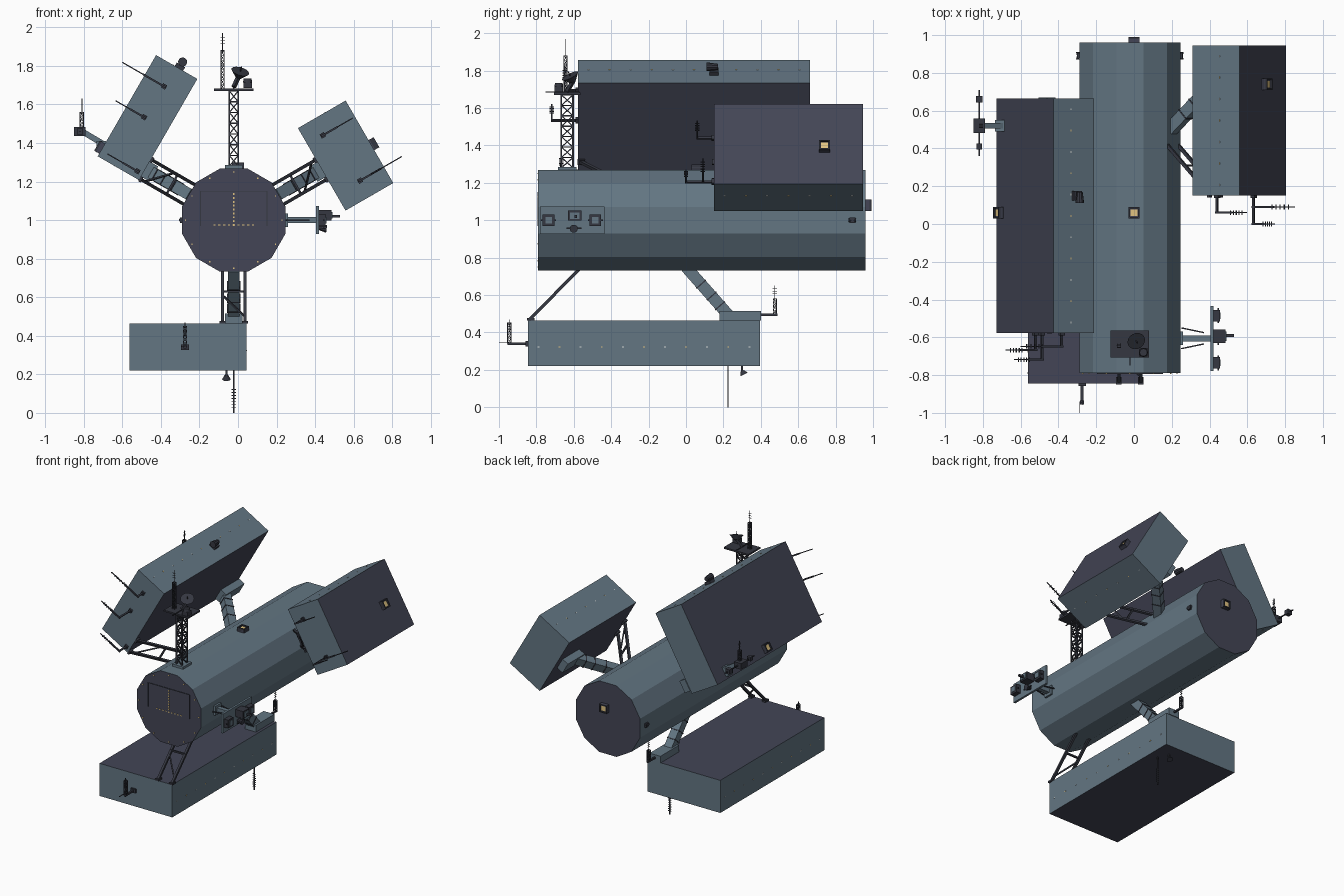
import bpy, bmesh, math
from mathutils import Matrix, Vector

cube = bpy.data.objects.get("Cube")
if cube:
    bpy.data.objects.remove(cube, do_unlink=True)


def material(name, r, g, b):
    m = bpy.data.materials.new(name)
    m.use_nodes = True
    m.diffuse_color = (r, g, b, 1)
    node = next(n for n in m.node_tree.nodes if n.type == 'BSDF_PRINCIPLED')
    node.inputs["Base Color"].default_value = (r, g, b, 1)
    return m


BLUE = material("blue grey hull", .125, .18, .225)
SLATE = material("dark slate panel", .056, .06, .092)
METAL = material("dark metal", .035, .038, .052)
GOLD = material("warm window", .75, .55, .22)
WHITE = material("pale light", .7, .72, .7)


class Part:
    """Collects simple solids into one flat shaded object."""

    def __init__(self, name, mats, frame=Matrix()):
        self.name, self.mats, self.frame = name, mats, frame
        self.bm = bmesh.new()

    def paint(self, verts, slot):
        for f in {f for v in verts for f in v.link_faces}:
            f.material_index = slot

    def box(self, c, s, slot=0, rot=Matrix()):
        m = Matrix.Translation(c) @ rot @ Matrix.Diagonal((*s, 1))
        self.paint(bmesh.ops.create_cube(self.bm, size=1, matrix=m)["verts"], slot)
        return self

    def bar(self, a, b, w, slot=0, h=None):
        a, b = Vector(a), Vector(b)
        rot = (b - a).to_track_quat('Z', 'X').to_matrix().to_4x4()
        return self.box((a + b) / 2, (w, h or w, (b - a).length), slot, rot)

    def cone(self, a, b, r1, r2, n=12, slot=0):
        a, b = Vector(a), Vector(b)
        rot = (b - a).to_track_quat('Z', 'X').to_matrix().to_4x4()
        m = Matrix.Translation((a + b) / 2) @ rot
        v = bmesh.ops.create_cone(self.bm, cap_ends=True, segments=n, radius1=r1,
                                  radius2=r2, depth=(b - a).length, matrix=m)["verts"]
        self.paint(v, slot)
        return self

    def lattice(self, x, y, z0, z1, wx, wy, bays, t):
        ring = [(x + sx * wx / 2, y + sy * wy / 2)
                for sx, sy in ((-1, -1), (1, -1), (1, 1), (-1, 1))]
        step = (z1 - z0) / bays
        for i, p in enumerate(ring):
            q = ring[(i + 1) % 4]
            self.bar((*p, z0), (*p, z1), t * 1.4)
            for k in range(bays):
                z = z0 + k * step
                a, b = (p, q) if k % 2 else (q, p)
                self.bar((*a, z), (*b, z + step), t)
                self.bar((*p, z + step), (*q, z + step), t)
        return self

    def whisker(self, a, b, t=.005, ticks=4, side=(0, 1, 0)):
        # Thin rod with short cross elements along its outer half
        a, b, d = Vector(a), Vector(b), Vector(side)
        self.bar(a, b, t)
        for i in range(ticks):
            p = a.lerp(b, .45 + .5 * i / ticks)
            self.bar(p - d * .012, p + d * .012, t * .7)
        return self

    def done(self):
        me = bpy.data.meshes.new(self.name)
        self.bm.transform(self.frame)
        bmesh.ops.recalc_face_normals(self.bm, faces=self.bm.faces)
        self.bm.to_mesh(me)
        self.bm.free()
        for m in self.mats:
            me.materials.append(m)
        ob = bpy.data.objects.new(self.name, me)
        bpy.context.collection.objects.link(ob)
        return ob


AXIS = Matrix.Translation((-.022, 0, 1))

# Twelve sided main hull with dark end caps
hull = Part("main_hull", [BLUE, SLATE], AXIS @ Matrix.Rotation(math.radians(15), 4, 'Y'))
hull.cone((0, -.79, 0), (0, .96, 0), .277, .277)
for f in hull.bm.faces:
    if len(f.verts) > 4:
        f.material_index = 1
hull.done()

# Front cap markings and rim lights
cap = Part("front_cap_markings", [METAL, GOLD], AXIS)
for x in (-.173, .173):
    cap.box((x, -.791, .06), (.004, .006, .18))
cap.box((0, -.791, .15), (.346, .006, .004))
for i in range(9):
    cap.box((0, -.791, -.025 + i * .02), (.006, .006, .01), 1)
    cap.box((-.1 + i * .025, -.791, -.025), (.012, .006, .006), 1)
for i in range(12):
    a = i * math.pi / 6
    cap.box((.25 * math.cos(a), -.791, .25 * math.sin(a)), (.007, .006, .007), 1)
cap.done()


def window(name, c, frame):
    # Framed window whose glass faces local -z
    x, y, z = c
    p = Part(name, [METAL, GOLD, SLATE], frame)
    p.box((x, y, z - .01), (.06, .06, .02), 2)
    for s in (-1, 1):
        p.box((x + s * .026, y, z - .018), (.008, .06, .025))
        p.box((x, y + s * .026, z - .018), (.06, .008, .025))
    p.box((x, y, z - .021), (.036, .036, .004), 1)
    p.done()


window("top_window", (-.022, .06, -.268), AXIS @ Matrix.Rotation(math.pi, 4, 'Y'))
window("back_window", (.022, .08, -.96), AXIS @ Matrix.Rotation(math.pi / 2, 4, 'X'))

# Small thrusters on both sides of the hull
thrusters = Part("hull_thrusters", [METAL, BLUE], AXIS)
for s in (-1, 1):
    thrusters.box((s * .272, .89, 0), (.016, .03, .03))
    for dy in (-.02, .02):
        thrusters.cone((s * .276, .89, 0), (s * .276, .89 + dy, 0), .004, .009, 8)
thrusters.done()


def module(name, angle, u0, u1, r0, r1, y0, y1, arm_y, strut_y, pad):
    # Outlying box with its slanted arm and struts; local -z points outward
    frame = AXIS @ Matrix.Rotation(-math.radians(angle), 4, 'Y')
    p = Part(name + "_module", [BLUE, SLATE], frame)
    p.box(((u0 + u1) / 2, (y0 + y1) / 2, -(r0 + r1) / 2), (u1 - u0, y1 - y0, r1 - r0))
    p.bm.normal_update()
    for f in p.bm.faces:
        f.material_index = int(abs(f.normal.z) > .5)
    p.done()

    a, b = Vector((0, arm_y, -.25)), Vector((0, arm_y + .225, -r0 + .03))
    arm = Part(name + "_arm", [BLUE, METAL], frame)
    arm.bar(a, b, .062, 0, .062)
    for t in (.35, .6, .8):
        arm.bar(a.lerp(b, t), a.lerp(b, t + .02), .068, 1)
    arm.box((0, arm_y + .18 + pad / 2, -r0 + .025), (.09, pad, .052))
    arm.done()

    struts = Part(name + "_struts", [METAL], frame)
    for s in (-.058, .058):
        struts.bar((s, strut_y, -.25), (s, strut_y - .28, -r0), .017)
        struts.box((s, strut_y - .27, -r0 + .006), (.03, .04, .014))
    struts.bar((-.058, strut_y - .12, -.37), (.058, strut_y - .12, -.37), .012)
    struts.bar((-.058, strut_y - .14, -.39), (.058, strut_y - .25, -.5), .009)
    struts.done()

    lights = Part(name + "_lights", [WHITE, GOLD], frame)
    n = round((y1 - y0) / .11)
    for i in range(n):
        y = y0 + (i + .5) * (y1 - y0) / n
        for u in (u0, u1):
            lights.box((u, y, -(r0 + r1) / 2 - .02), (.004, .01, .005), i % 2)
    lights.done()
    return frame


low = module("lower", 0, -.54, .066, .535, .78, -.845, .395, 0, -.56, .22)
left = module("upper_right", -120, -.54, .066, .53, .777, -.578, .664, .27, -.29, .22)
right = module("upper_left", 120, -.247, .247, .527, .813, .15, .945, .5, .43, .2)
window("upper_right_window", (.02, .06, -.777), left)
window("upper_left_window", (-.02, .74, -.813), right)


def boom(name, frame, u, y, r, reach, length):
    # Bent antenna: short boom forward, then a rod pointing outward
    p = Part(name, [METAL], frame)
    p.box((u, y - .006, -r), (.025, .015, .025))
    p.bar((u, y, -r), (u, y - reach, -r), .011)
    p.bar((u, y - reach, -r + .01), (u, y - reach, -r - length * .5), .01)
    p.whisker((u, y - reach, -r), (u, y - reach, -r - length), .006, 5, (0, 1, 0))
    p.done()


for i, (u, r, reach, n) in enumerate(((-.42, .66, .07, .25), (-.23, .67, .14, .17), (.03, .56, .09, .18))):
    boom(f"upper_right_antenna_{i}", left, u, -.578, r, reach, n)
for i, (u, r, reach, n) in enumerate(((.15, .62, .09, .18), (-.15, .67, .06, .25), (-.15, .67, .15, .13))):
    boom(f"upper_left_antenna_{i}", right, u, .15, r, reach, n)

# Small sensor on the upper edge of the right hand module
sensor = Part("edge_sensor", [METAL, GOLD], left)
sensor.box((-.55, .15, -.64), (.02, .05, .05))
sensor.bar((-.55, .15, -.64), (-.58, .14, -.64), .02)
sensor.cone((-.578, .17, -.64), (-.578, .11, -.64), .016, .024, 10)
sensor.done()

# Outboard antenna cluster
cluster = Part("outboard_cluster", [METAL, BLUE])
cluster.box((-.71, .52, 1.38), (.05, .06, .06), 1)
cluster.bar((-.69, .52, 1.39), (-.8, .52, 1.455), .03, 1)
cluster.box((-.82, .52, 1.46), (.06, .075, .045))
cluster.bar((-.82, .36, 1.46), (-.82, .71, 1.46), .007)
for y, w in ((.66, .035), (.41, .03)):
    cluster.box((-.82, y, 1.46), (w, w, w))
cluster.lattice(-.81, .52, 1.47, 1.56, .018, .018, 4, .003)
cluster.whisker((-.81, .52, 1.55), (-.81, .52, 1.63), .004)
cluster.done()

# Lattice tower, platform, dish and mast
tower = Part("lattice_tower", [METAL, BLUE])
tower.box((-.022, -.635, 1.275), (.09, .1, .02), 1)
tower.lattice(-.022, -.635, 1.28, 1.67, .046, .062, 7, .006)
tower.box((-.022, -.635, 1.677), (.205, .142, .012))
tower.lattice(-.08, -.645, 1.68, 1.88, .018, .018, 8, .003)
tower.whisker((-.08, -.645, 1.87), (-.08, -.645, 1.97), .004, 3, (1, 0, 0))
tower.box((.05, -.68, 1.7), (.045, .045, .03))
tower.cone((.05, -.68, 1.715), (.05, -.68, 1.735), .024, .02)
tower.bar((-.022, -.635, 1.69), (.005, -.6, 1.75), .018)
tower.cone((.003, -.605, 1.742), (.012, -.62, 1.772), .018, .048, 16)
tower.bar((.01, -.615, 1.765), (.018, -.63, 1.795), .005)
tower.bar((-.022, -.75, 1.685), (-.022, -.57, 1.685), .006)
tower.done()

# Side instrument arm and panel
side = Part("side_instrument", [METAL, BLUE, GOLD])
side.box((.25, -.605, 1), (.02, .07, .07), 1)
side.bar((.24, -.605, 1), (.41, -.605, 1), .032, 1)
for s in (-1, 1):
    side.bar((.25, -.605 + s * .055, 1), (.37, -.605 + s * .03, 1), .007)
side.box((.412, -.607, 1), (.016, .345, .145), 1)
for y in (-.735, -.485):
    side.box((.435, y, 1), (.04, .062, .062))
    side.box((.456, y, 1), (.005, .035, .035), 1)
    side.bar((.445, y - .04, 1), (.445, y + .04, 1), .008)
side.box((.45, -.595, 1.025), (.07, .072, .055))
side.box((.487, -.595, 1.025), (.006, .05, .035), 1)
side.bar((.48, -.59, 1.02), (.53, -.59, 1.02), .014)
side.cone((.42, -.6, .96), (.46, -.6, .955), .012, .022, 10)
side.bar((.445, -.64, .957), (.445, -.56, .957), .008)
side.done()

# Antennas of the lower module
aerials = Part("lower_aerials", [METAL])
aerials.bar((-.275, -.84, .34), (-.275, -.955, .34), .014)
aerials.box((-.275, -.85, .34), (.04, .015, .03))
aerials.lattice(-.275, -.945, .34, .45, .018, .018, 4, .003)
aerials.whisker((-.275, -.945, .4), (-.275, -.945, .47), .004, 3)
aerials.bar((-.29, -.94, .345), (-.29, -1, .345), .004)
aerials.bar((-.022, .38, .495), (-.022, .49, .495), .012)
aerials.lattice(-.022, .475, .5, .58, .018, .018, 4, .003)
aerials.whisker((-.022, .475, .57), (-.022, .475, .65), .004, 3)
aerials.whisker((-.022, .225, .22), (-.022, .225, 0), .006, 7, (1, 0, 0))
aerials.bar((-.06, .3, .22), (-.06, .3, .19), .01)
aerials.cone((-.06, .3, .195), (-.06, .31, .175), .01, .022, 12)
aerials.done()
